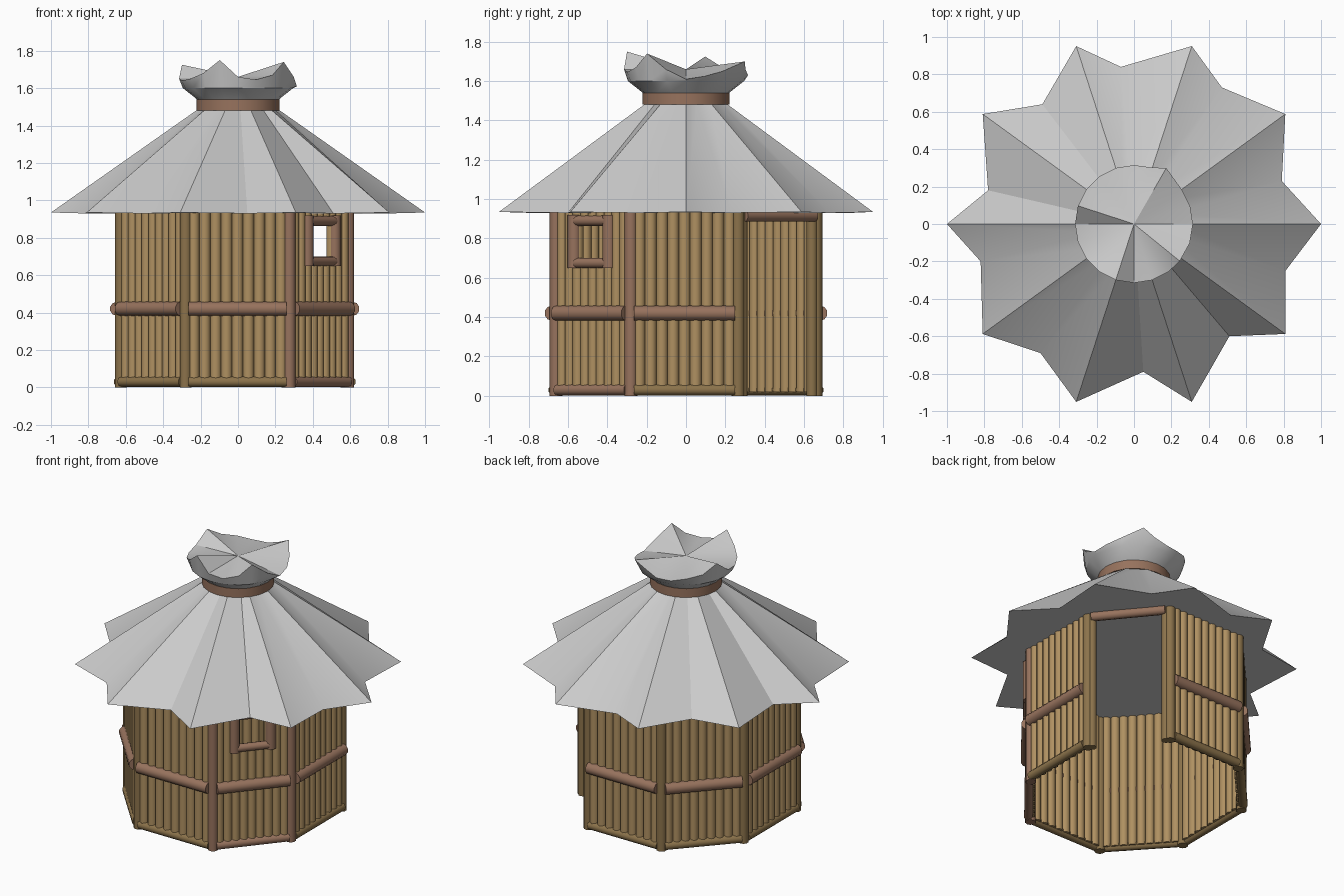
import bpy, bmesh, math
from mathutils import Vector

if "Cube" in bpy.data.objects:
    bpy.data.objects.remove(bpy.data.objects["Cube"])


def material(name, rgb):
    m = bpy.data.materials.new(name)
    m.diffuse_color = (*rgb, 1)
    m.use_nodes = True
    m.node_tree.nodes["Principled BSDF"].inputs["Base Color"].default_value = m.diffuse_color
    return m


LOG = material("log_wood", (0.43, 0.28, 0.12))
RED = material("red_wood", (0.31, 0.17, 0.11))
DARK = material("dark_wood", (0.26, 0.17, 0.07))


def finish(name, bm, mat=None):
    me = bpy.data.meshes.new(name)
    bm.to_mesh(me)
    bm.free()
    ob = bpy.data.objects.new(name, me)
    bpy.context.collection.objects.link(ob)
    if mat:
        me.materials.append(mat)
    return ob


def rods(name, segments, mat, sides=10):
    """One object made of round rods: (start, end, radius)."""
    bm = bmesh.new()
    for a, b, r in segments:
        a, b = Vector(a), Vector(b)
        d = b - a
        mtx = d.to_track_quat('Z', 'Y').to_matrix().to_4x4()
        mtx.translation = (a + b) / 2
        bmesh.ops.create_cone(bm, cap_ends=True, segments=sides, radius1=r,
                              radius2=r, depth=d.length, matrix=mtx)
    for f in bm.faces:
        f.smooth = len(f.verts) == 4
    return finish(name, bm, mat)


def lathe(name, rings, caps=(), mat=None, angle=25):
    """Skin rings of points; caps = (ring index, centre height) fans."""
    bm = bmesh.new()
    vs = [[bm.verts.new(p) for p in ring] for ring in rings]
    n = len(vs[0])
    for lo, hi in zip(vs, vs[1:]):
        for i in range(n):
            j = (i + 1) % n
            bm.faces.new((lo[i], lo[j], hi[j], hi[i]))
    for k, z in caps:
        c = bm.verts.new((0, 0, z))
        for i in range(n):
            bm.faces.new((vs[k][i], vs[k][(i + 1) % n], c))
    bmesh.ops.recalc_face_normals(bm, faces=bm.faces)
    ob = finish(name, bm, mat)
    bpy.ops.object.select_all(action='DESELECT')
    ob.select_set(True)
    bpy.context.view_layer.objects.active = ob
    bpy.ops.object.shade_smooth_by_angle(angle=math.radians(angle))
    return ob


def polar(r, deg, z):
    t = math.radians(deg)
    return (r * math.cos(t), r * math.sin(t), z)


# Octagonal plan, starting at the front panel and going counter-clockwise
corners = [(-0.28, -0.66), (0.275, -0.66), (0.59, -0.28), (0.59, 0.265),
           (0.265, 0.66), (-0.28, 0.66), (-0.625, 0.28), (-0.625, -0.28)]
names = ["front", "front_right", "right", "back_right",
         "back", "back_left", "left", "front_left"]
TOP = 0.935
WINDOW, DOOR = 1, 3

for i, name in enumerate(names):
    a, b = Vector((*corners[i], 0)), Vector((*corners[(i + 1) % 8], 0))
    u = (b - a).normalized()
    out = Vector((u.y, -u.x, 0))
    mid, length = (a + b) / 2, (b - a).length

    def at(s, z, o=0.0):
        return mid + u * s + out * o + Vector((0, 0, z))

    # Corner post
    post_mat = RED if i in (1, 2) else DARK
    rods(name + "_corner_post", [(a + Vector((0, 0, 0.0)), a + Vector((0, 0, TOP)), 0.033)], post_mat)

    if i == DOOR:
        # Door frame: two jambs and a lintel
        h = length / 2 - 0.025
        rods("door_jambs", [(at(s, 0), at(s, TOP), 0.028) for s in (-h, h)], DARK)
        rods("door_lintel", [(at(-h, 0.915, 0.02), at(h, 0.915, 0.02), 0.03)], RED)
        continue

    # Upright wall logs, interrupted where the window is
    n = 9
    pitch = (length - 0.03) / n
    segs = []
    for k in range(n):
        s = (k - (n - 1) / 2) * pitch
        r = pitch * 0.53
        if i == WINDOW and abs(s) < 0.08:
            segs += [(at(s, 0.02), at(s, 0.67), r), (at(s, 0.9), at(s, TOP), r)]
        else:
            segs.append((at(s, 0.02), at(s, TOP), r))
    rods(name + "_wall_logs", segs, LOG)

    # Middle rail outside and sill beam at the foot
    h = length / 2 - 0.015
    rods(name + "_rail", [(at(-h, 0.42, 0.022), at(h, 0.42, 0.022), 0.038)], RED)
    rods(name + "_sill", [(at(-h, 0.03, 0.012), at(h, 0.03, 0.012), 0.028)],
         RED if i == WINDOW else DARK)

    if i == WINDOW:
        w = 0.115
        rods("window_frame",
             [(at(s, 0.65, 0.015), at(s, 0.92, 0.015), 0.034) for s in (-w, w)] +
             [(at(-w, z, 0.02), at(w, z, 0.02), 0.026) for z in (0.675, 0.89)], RED)

# Cloth roof: ten points with uneven scallops between
valleys = [(0.79, 0.23), (0.47, 0.73), (-0.07, 0.84), (-0.49, 0.64), (-0.78, 0.18),
           (-0.82, -0.2), (-0.5, -0.69), (0.05, -0.79), (0.51, -0.6), (0.81, -0.25)]
hem, neck = [], []
for k, (x, y) in enumerate(valleys):
    hem += [polar(1, 36 * k, 0.935), (x, y, 0.93)]
    neck += [polar(0.21, 36 * k, 1.49),
             polar(0.2, math.degrees(math.atan2(y, x)), 1.49)]
lathe("cloth_roof", [hem, neck], caps=[(0, 0.93)], angle=28)

# Tie around the gathered cloth
lathe("roof_tie", [[polar(r, 18 * k, z) for k in range(20)]
                   for r, z in ((0.2, 1.48), (0.222, 1.48), (0.222, 1.54), (0.2, 1.54))],
      mat=RED, angle=40)

# Flared, ragged cloth gather above the tie: rim angle and height
rim = [(0, 1.61), (18, 1.625), (36, 1.65), (60, 1.7), (74, 1.66), (90, 1.63),
       (108, 1.63), (126, 1.65), (144, 1.67), (162, 1.725), (180, 1.65), (198, 1.64),
       (216, 1.65), (234, 1.68), (252, 1.75), (270, 1.66), (288, 1.645), (306, 1.67),
       (321, 1.74), (341, 1.66)]
lathe("cloth_gather",
      [[polar(0.205, t, 1.52) for t, z in rim],
       [polar(0.225, t, 1.545) for t, z in rim],
       [polar(0.295, t, 1.6) for t, z in rim],
       [polar(0.345 if t == 60 else 0.315, t, z) for t, z in rim]],
      caps=[(3, 1.66)], angle=30)
